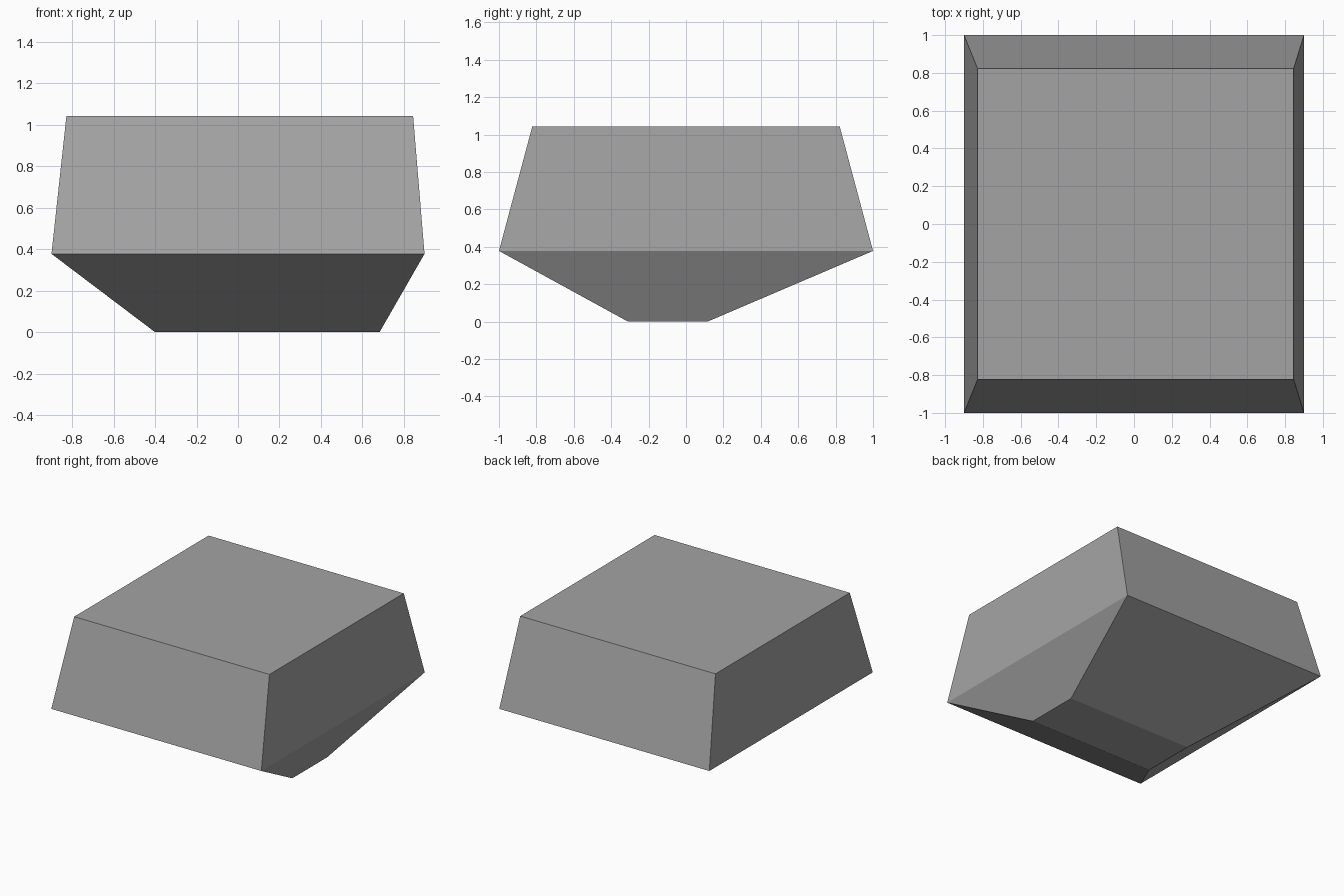
import bpy
import bmesh

cube = bpy.data.objects.get("Cube")
if cube:
    bpy.data.objects.remove(cube, do_unlink=True)

# Single matte grey
grey = bpy.data.materials.new("stone_grey")
grey.use_nodes = True
colour = (0.37, 0.37, 0.37, 1.0)
grey.diffuse_color = colour
grey.node_tree.nodes["Principled BSDF"].inputs["Base Color"].default_value = colour


def ring(bm, x0, x1, y0, y1, z):
    """Add one rectangular cross-section, counter-clockwise from above."""
    return [bm.verts.new((x, y, z))
            for x, y in ((x0, y0), (x1, y0), (x1, y1), (x0, y1))]


# Faceted block: small off-centre foot, wide waist, slightly tapered top
bm = bmesh.new()
foot = ring(bm, -0.40, 0.683, -0.31, 0.115, 0.0)
waist = ring(bm, -0.90, 0.90, -1.0, 1.0, 0.378)
top = ring(bm, -0.828, 0.845, -0.822, 0.822, 1.043)

bm.faces.new(foot[::-1])
bm.faces.new(top)
for low, high in ((foot, waist), (waist, top)):
    for i in range(4):
        j = (i + 1) % 4
        bm.faces.new((low[i], low[j], high[j], high[i]))
bmesh.ops.recalc_face_normals(bm, faces=bm.faces[:])

mesh = bpy.data.meshes.new("faceted_block")
bm.to_mesh(mesh)
bm.free()
mesh.materials.append(grey)
block = bpy.data.objects.new("faceted_block", mesh)
bpy.context.collection.objects.link(block)
